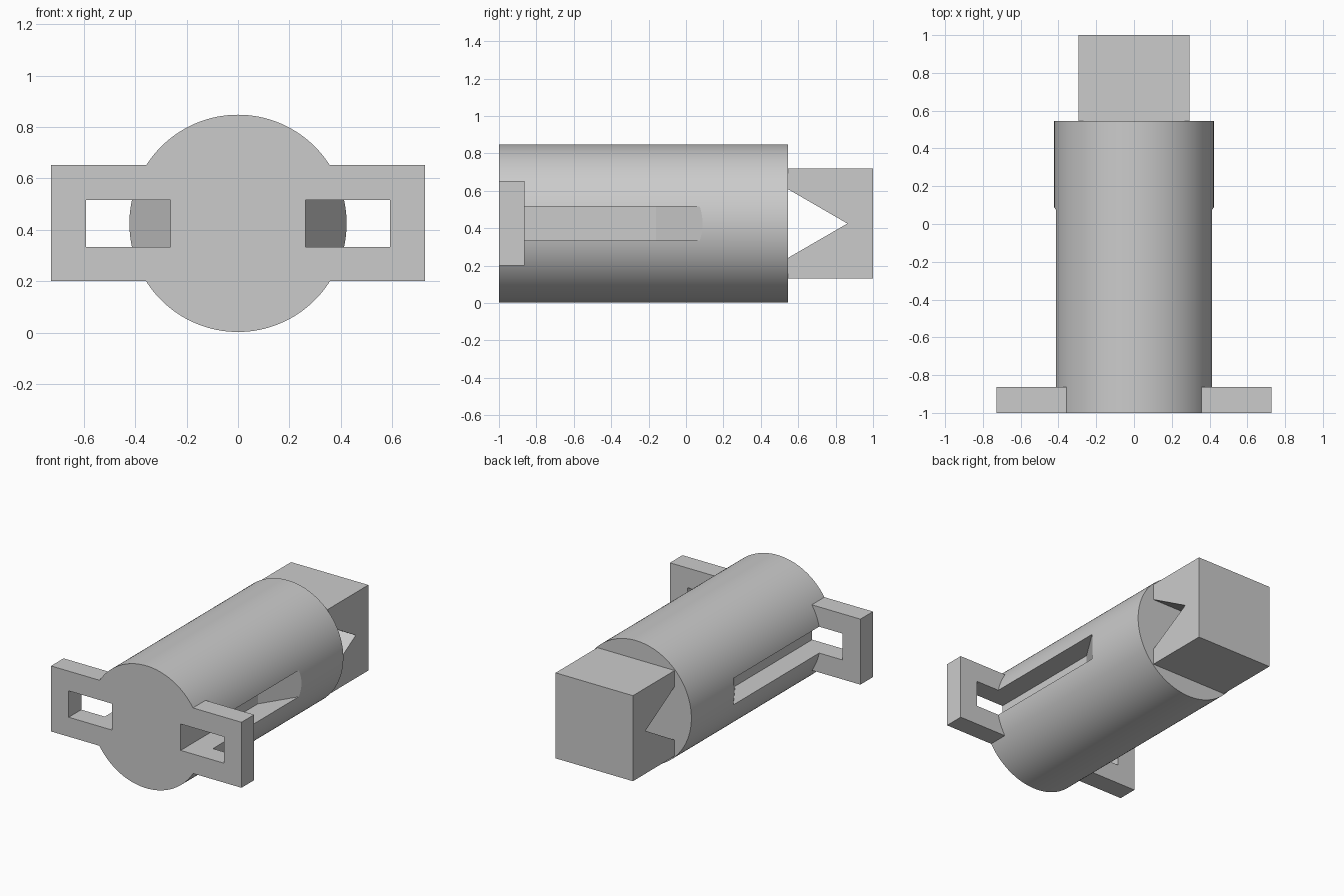
import bpy
import bmesh
import math
from mathutils import Matrix, Vector

cube = bpy.data.objects.get("Cube")
if cube:
    bpy.data.objects.remove(cube, do_unlink=True)

RADIUS = 0.4225
AXIS_Z = 0.425

grey = bpy.data.materials.new("light grey")
grey.use_nodes = True
grey.diffuse_color = (0.6, 0.6, 0.6, 1)
grey.node_tree.nodes["Principled BSDF"].inputs["Base Color"].default_value = (0.6, 0.6, 0.6, 1)


def make_object(name, bm):
    bmesh.ops.recalc_face_normals(bm, faces=bm.faces)
    mesh = bpy.data.meshes.new(name)
    bm.to_mesh(mesh)
    bm.free()
    mesh.materials.append(grey)
    obj = bpy.data.objects.new(name, mesh)
    bpy.context.collection.objects.link(obj)
    return obj


def prism(name, points, extrusion):
    """Closed outline swept along a vector."""
    bm = bmesh.new()
    face = bm.faces.new([bm.verts.new(p) for p in points])
    swept = bmesh.ops.extrude_face_region(bm, geom=[face], use_keep_orig=True)
    moved = [v for v in swept["geom"] if isinstance(v, bmesh.types.BMVert)]
    bmesh.ops.translate(bm, verts=moved, vec=Vector(extrusion))
    return make_object(name, bm)


def combine(target, other, operation):
    """Apply a boolean and discard the helper."""
    other.hide_render = True
    mod = target.modifiers.new(operation, "BOOLEAN")
    mod.operation = operation
    mod.solver = "EXACT"
    mod.object = other
    bpy.context.view_layer.objects.active = target
    bpy.ops.object.modifier_apply(modifier=mod.name)
    bpy.data.objects.remove(other, do_unlink=True)


# Round barrel lying along y
front, back = -1.0, 0.545
bm = bmesh.new()
bmesh.ops.create_cone(
    bm, cap_ends=True, segments=128, radius1=RADIUS, radius2=RADIUS, depth=back - front,
    matrix=Matrix.Translation((0, (front + back) / 2, AXIS_Z)) @ Matrix.Rotation(math.pi / 2, 4, "X"))
body = make_object("slotted_barrel", bm)

# Flat front flange
flange = prism("flange", [(x, front, z) for x, z in
               [(-0.727, 0.2), (0.727, 0.2), (0.727, 0.652), (-0.727, 0.652)]],
               (0, 0.137, 0))
combine(body, flange, "UNION")

# Square tail with a V notch through its sides
half = 0.295
outline = [(0.5, -half), (1, -half), (1, half), (0.5, half), (0.5, 0.184),
           (back, 0.184), (0.863, 0), (back, -0.184), (0.5, -0.184)]
tail = prism("tail", [(-half, y, AXIS_Z + z) for y, z in outline], (2 * half, 0, 0))
combine(body, tail, "UNION")

# Side slots through the flange, ramping out to the barrel surface
for side in (-1, 1):
    outline = [(0.263, -1.1), (0.592, -1.1), (0.592, 0.353), (0.263, -0.16)]
    slot = prism("slot_cutter", [(side * x, y, 0.334) for x, y in outline], (0, 0, 0.182))
    combine(body, slot, "DIFFERENCE")

# Smooth barrel, crisp edges
bpy.ops.object.select_all(action="DESELECT")
body.select_set(True)
bpy.context.view_layer.objects.active = body
bpy.ops.object.shade_smooth_by_angle(angle=math.radians(30))
